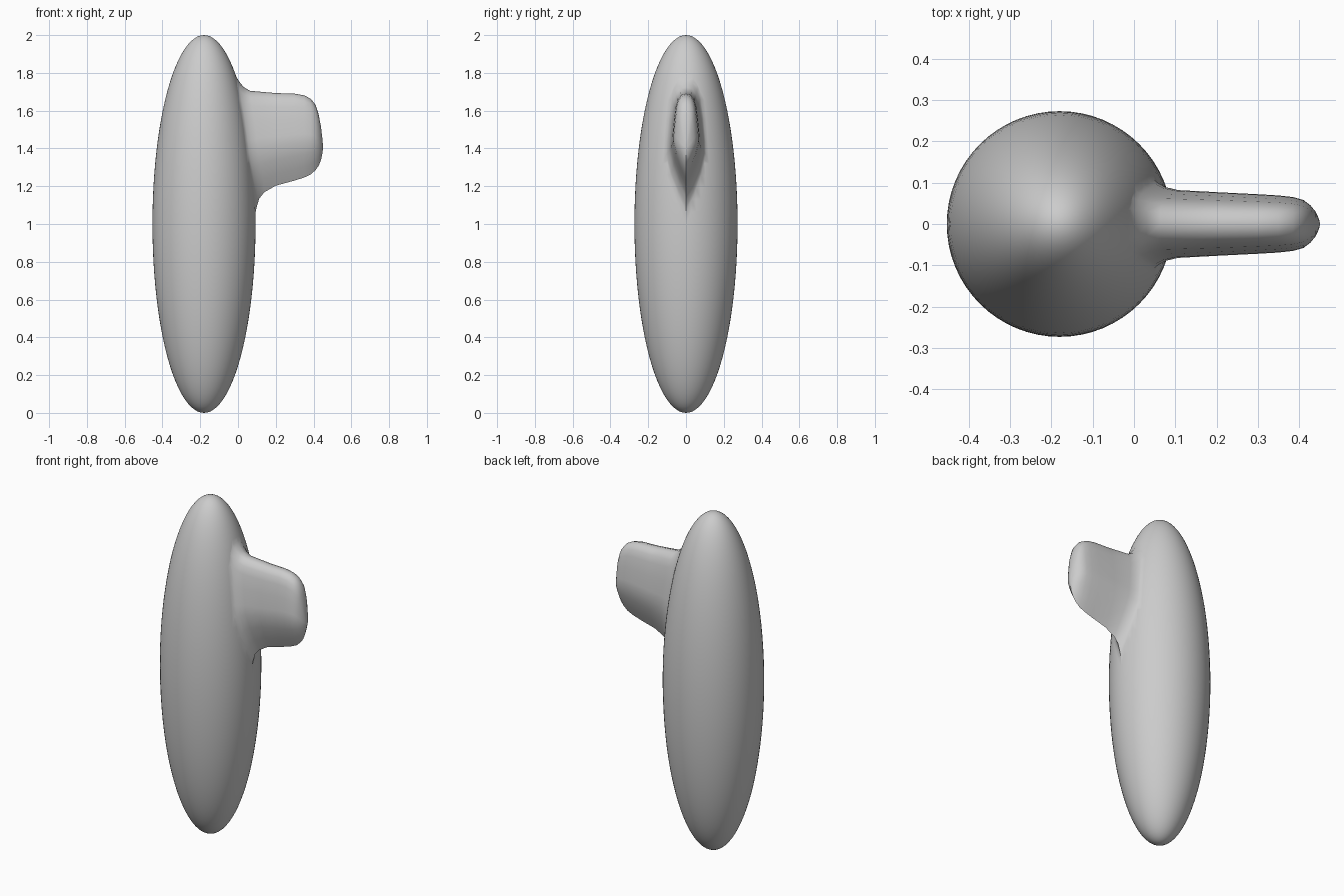
import bpy, bmesh, math

if "Cube" in bpy.data.objects:
    bpy.data.objects.remove(bpy.data.objects["Cube"])

CX, R, H = -0.18, 0.273, 1.0      # body axis, radius, half height

def surf_x(y, z):
    """x of the body's right-hand surface at (y, z)."""
    return CX + math.sqrt(max(R * R * (1 - (z - H) ** 2 / H ** 2) - y * y, 0))

# body: tall ellipsoid
bpy.ops.mesh.primitive_uv_sphere_add(segments=64, ring_count=48, location=(CX, 0, H))
body = bpy.context.object
body.name = "body"
body.scale = (R, R, H)
bpy.ops.object.transform_apply(location=True, rotation=False, scale=True)

# fin cross-section: rounded top, sharp lower edge (width, height fractions)
half = [(0, 1), (.35, .985), (.6, .93), (.75, .85), (.88, .7), (.98, .53),
        (1, .43), (.77, .28), (.4, .13), (0, 0)]
profile = half + [(-w, v) for w, v in half[-2:0:-1]]

# flared root rings follow the body surface: offset, z top, z bottom, half width
root = [(-.05, 1.80, 1.03, .112), (-.004, 1.79, 1.04, .11), (.007, 1.755, 1.09, .098),
        (.022, 1.725, 1.135, .089), (.05, 1.705, 1.168, .082)]
# blade rings at fixed x, closing to a rounded tip
blade = [(.20, 1.693, 1.203, .077), (.30, 1.69, 1.23, .072), (.35, 1.681, 1.246, .069),
         (.385, 1.663, 1.262, .065), (.41, 1.632, 1.285, .058), (.427, 1.58, 1.308, .045),
         (.44, 1.51, 1.34, .029), (.448, 1.44, 1.38, .011)]

bm = bmesh.new()
rings = []
for on_body, rows in ((True, root), (False, blade)):
    for d, top, bot, hw in rows:
        ring = []
        for w, v in profile:
            y, z = w * hw, bot + v * (top - bot)
            ring.append(bm.verts.new((surf_x(y, z) + d if on_body else d, y, z)))
        rings.append(ring)
n = len(profile)
for a, b in zip(rings, rings[1:]):
    for i in range(n):
        j = (i + 1) % n
        bm.faces.new((a[i], a[j], b[j], b[i]))
# close both ends with fans
for ring, x, z in ((rings[0], -.02, 1.42), (rings[-1], .45, 1.41)):
    c = bm.verts.new((x, 0, z))
    for i in range(n):
        bm.faces.new((ring[i], ring[(i + 1) % n], c))
bmesh.ops.recalc_face_normals(bm, faces=bm.faces)
mesh = bpy.data.meshes.new("fin")
bm.to_mesh(mesh)
bm.free()
fin = bpy.data.objects.new("fin", mesh)
bpy.context.collection.objects.link(fin)

# join the fin into the body
mod = body.modifiers.new("union", 'BOOLEAN')
mod.operation, mod.solver, mod.object = 'UNION', 'EXACT', fin
bpy.context.view_layer.objects.active = body
bpy.ops.object.modifier_apply(modifier=mod.name)
bpy.data.objects.remove(fin)
bpy.ops.object.select_all(action='DESELECT')
body.select_set(True)
bpy.ops.object.shade_smooth_by_angle(angle=math.radians(40))
